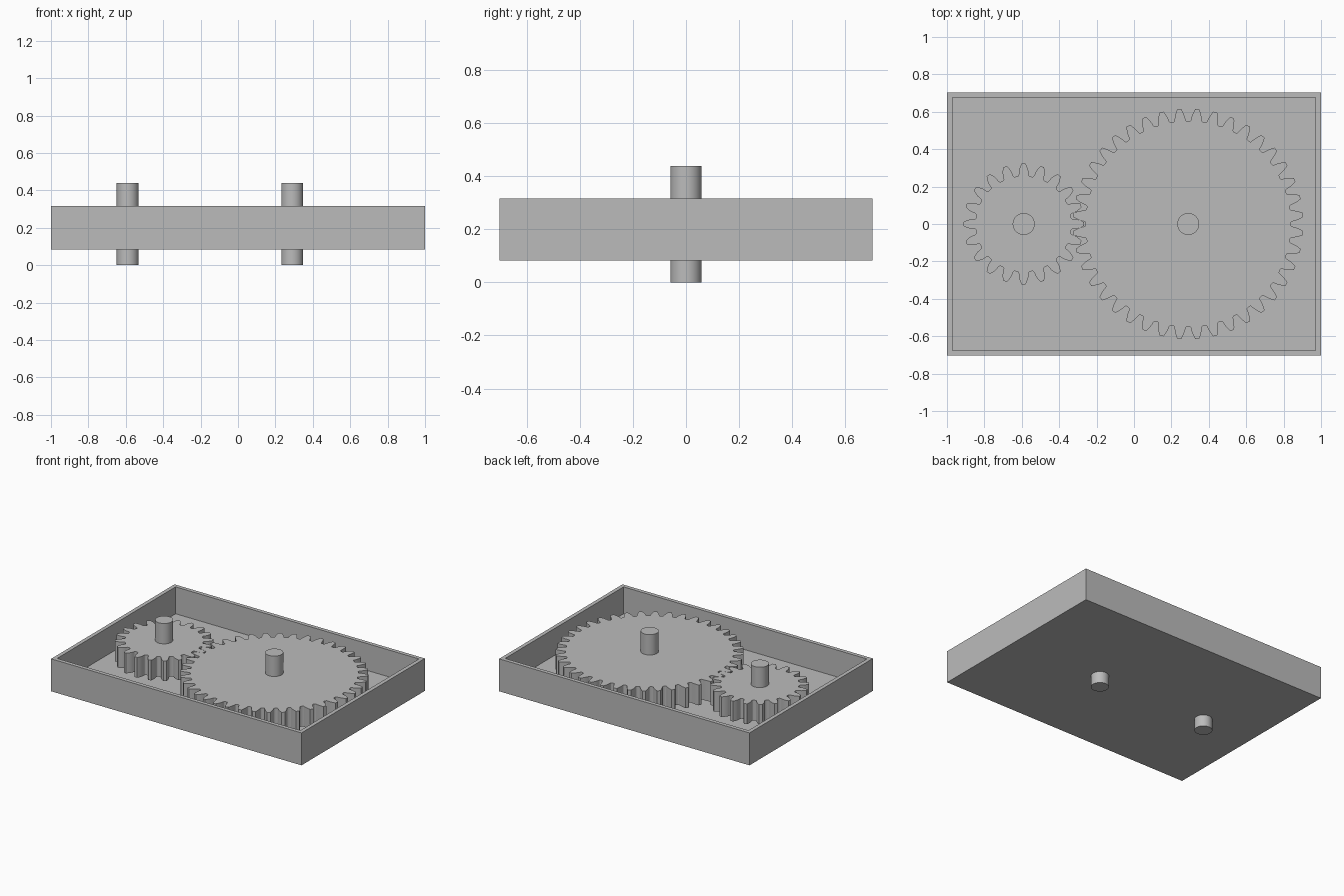
import bpy, bmesh
from math import pi, sin, cos, tan, acos, sqrt, radians

if "Cube" in bpy.data.objects:
    bpy.data.objects.remove(bpy.data.objects["Cube"], do_unlink=True)

MODULE = 0.0293
PRESSURE = radians(20)

grey = bpy.data.materials.new("plain_grey")
grey.use_nodes = True
grey.diffuse_color = (0.5, 0.5, 0.5, 1)
grey.node_tree.nodes["Principled BSDF"].inputs["Base Color"].default_value = (0.5, 0.5, 0.5, 1)


def finish(name, bm, location=(0, 0, 0), smooth=True):
    bmesh.ops.recalc_face_normals(bm, faces=bm.faces)
    mesh = bpy.data.meshes.new(name)
    bm.to_mesh(mesh)
    bm.free()
    obj = bpy.data.objects.new(name, mesh)
    obj.location = location
    mesh.materials.append(grey)
    bpy.context.collection.objects.link(obj)
    if smooth:
        bpy.ops.object.select_all(action='DESELECT')
        obj.select_set(True)
        bpy.context.view_layer.objects.active = obj
        bpy.ops.object.shade_smooth_by_angle(angle=radians(35))
    return obj


def prism(outline, bottom, top):
    bm = bmesh.new()
    face = bm.faces.new([bm.verts.new((x, y, bottom)) for x, y in outline])
    new = bmesh.ops.extrude_face_region(bm, geom=[face], use_keep_orig=True)["geom"]
    moved = [v for v in new if isinstance(v, bmesh.types.BMVert)]
    bmesh.ops.translate(bm, verts=moved, vec=(0, 0, top - bottom))
    return bm


def gear(name, teeth, x, phase, bottom, top):
    """Spur gear with involute flanks and rounded roots."""
    pitch = MODULE * teeth / 2
    base, tip, root = pitch * cos(PRESSURE), pitch + MODULE, pitch - 1.25 * MODULE
    fillet = 0.3 * MODULE
    step = 2 * pi / teeth

    def half_angle(r):
        a = acos(min(1, base / r))
        return step / 4 + tan(PRESSURE) - PRESSURE - tan(a) + a

    # One flank as (radius, half angle), from root to tip
    start = max(base, root + fillet)
    flank = []
    for i in range(4):
        t = i / 4 * pi / 2
        flank.append((root + (start - root) * (1 - cos(t)),
                      half_angle(start) + fillet * (1 - sin(t)) / root))
    for i in range(6):
        r = start + (tip - start) * i / 5
        flank.append((r, half_angle(r)))
    tooth = [(r, -a) for r, a in flank] + [(r, a) for r, a in reversed(flank)]
    outline = [(r * cos(phase + k * step + a), r * sin(phase + k * step + a))
               for k in range(teeth) for r, a in tooth]
    return finish(name, prism(outline, bottom, top), (x, 0, 0))


# Open tray: a box whose top is inset and pushed down to the floor
bm = bmesh.new()
bmesh.ops.create_cube(bm, size=1)
bmesh.ops.scale(bm, verts=bm.verts, vec=(2, 1.408, 0.234))
bmesh.ops.translate(bm, verts=bm.verts, vec=(0, 0, 0.2))
lid = max(bm.faces, key=lambda f: f.calc_center_median().z)
bmesh.ops.inset_region(bm, faces=[lid], thickness=0.04)
well = bmesh.ops.extrude_face_region(bm, geom=[lid])["geom"]
bmesh.ops.translate(bm, verts=[v for v in well if isinstance(v, bmesh.types.BMVert)],
                    vec=(0, 0, -0.194))
if lid.is_valid:
    bmesh.ops.delete(bm, geom=[lid], context='FACES_ONLY')
finish("tray", bm, smooth=False)

# Meshing gears, floating just above the floor, each on a through shaft
for label, teeth, x, phase in (("small", 20, -0.59, 0), ("large", 40, 0.29, pi / 40)):
    gear(label + "_gear", teeth, x, phase, 0.147, 0.293)
    circle = [(0.0587 * cos(i * pi / 24), 0.0587 * sin(i * pi / 24)) for i in range(48)]
    finish(label + "_gear_shaft", prism(circle, 0, 0.44), (x, 0, 0))
